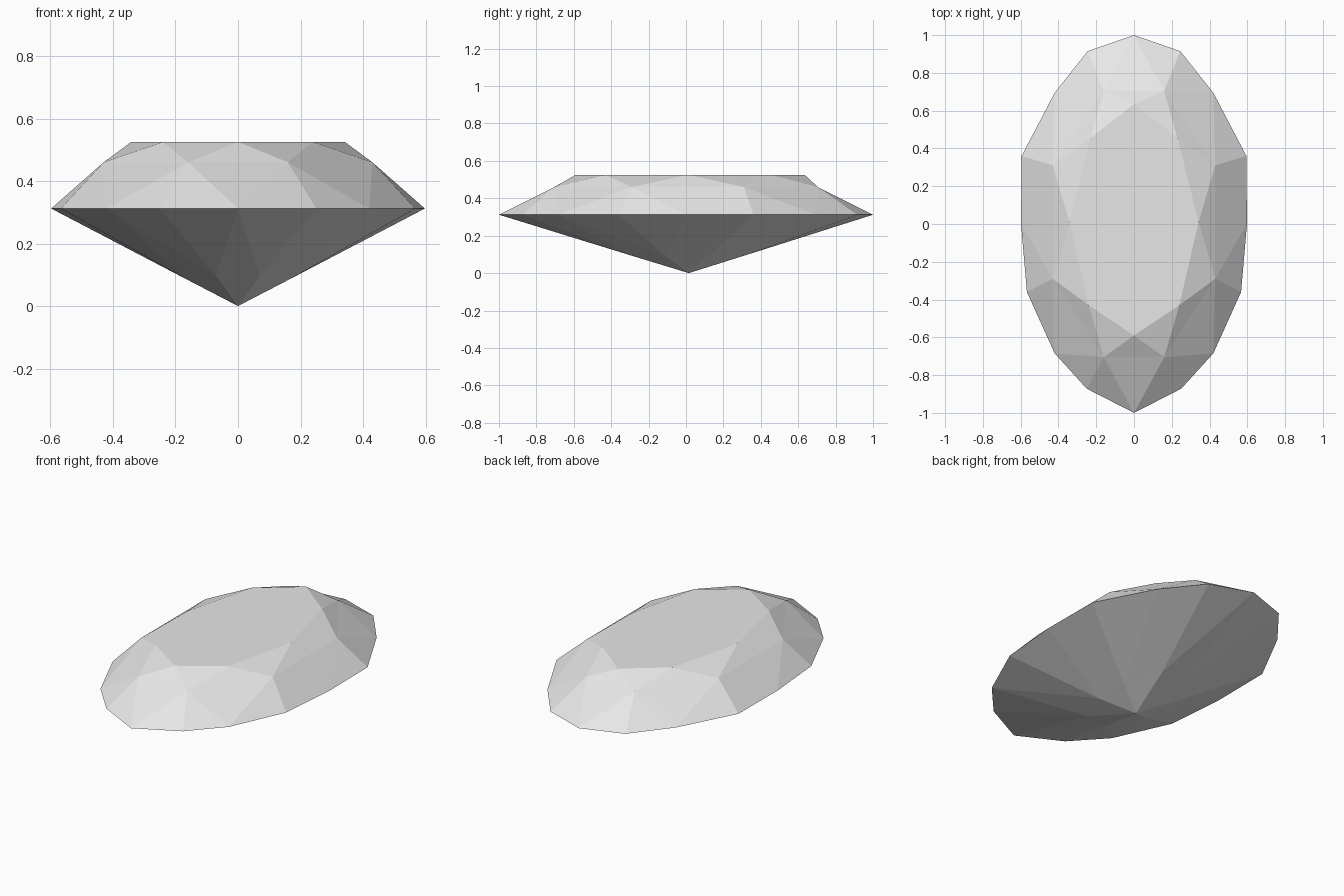
import bpy
import bmesh

cube = bpy.data.objects.get("Cube")
if cube:
    bpy.data.objects.remove(cube, do_unlink=True)

# Single stone colour
stone = bpy.data.materials.new("pale_grey_stone")
stone.use_nodes = True
colour = (0.8, 0.8, 0.8, 1.0)
stone.diffuse_color = colour
stone.node_tree.nodes["Principled BSDF"].inputs["Base Color"].default_value = colour

bm = bmesh.new()


def ring(half, z):
    """Complete a back-to-front half outline by mirroring it across x."""
    mirrored = [(-x, y) for x, y in reversed(half) if x > 0]
    return [bm.verts.new((x, y, z)) for x, y in half + mirrored]


# Outlines of the oval cut, from back to front
table = ring([(0, 0.635), (0.23, 0.455), (0.342, 0.01), (0.24, -0.43), (0, -0.59)], 0.525)
crown = ring([(0.16, 0.705), (0.43, 0.31), (0.43, -0.29), (0.16, -0.705)], 0.46)
girdle = ring([(0, 1), (0.245, 0.915), (0.42, 0.695), (0.595, 0.36), (0.598, 0),
               (0.567, -0.36), (0.42, -0.685), (0.25, -0.872), (0, -1)], 0.312)
lower = ring([(0.07, 0.32), (0.16, 0.11), (0.16, -0.1), (0.07, -0.3)], 0.09)
for v in lower:
    v.co.z = 0.096 if abs(v.co.x) < 0.1 else 0.083
culet = bm.verts.new((0, 0.015, 0))

# Flat table on top
bm.faces.new(table)

for i in range(8):
    a, b, c = girdle[2 * i], girdle[2 * i + 1], girdle[(2 * i + 2) % 16]
    facets = [
        # Crown: star, split kite, upper girdle pair
        (table[i], table[(i + 1) % 8], crown[i]),
        (table[i], crown[i - 1], crown[i]),
        (crown[i - 1], a, crown[i]),
        (crown[i], a, b),
        (crown[i], b, c),
        # Pavilion: split main, lower girdle pair
        (culet, lower[i - 1], lower[i]),
        (lower[i - 1], a, lower[i]),
        (lower[i], a, b),
        (lower[i], b, c),
    ]
    for facet in facets:
        bm.faces.new(facet)

bmesh.ops.recalc_face_normals(bm, faces=bm.faces[:])
mesh = bpy.data.meshes.new("oval_gemstone")
bm.to_mesh(mesh)
bm.free()
mesh.materials.append(stone)
gem = bpy.data.objects.new("oval_gemstone", mesh)
bpy.context.collection.objects.link(gem)
